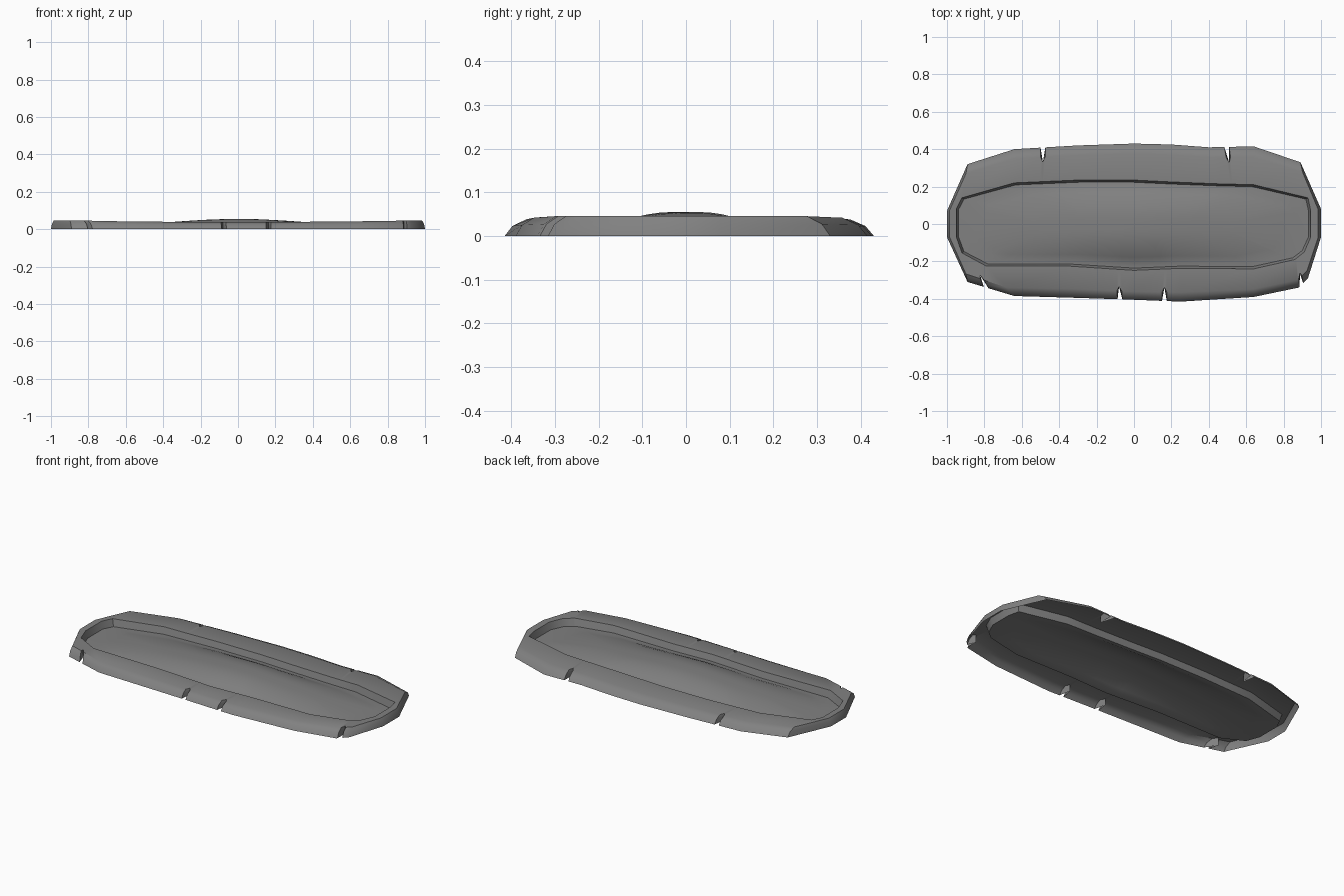
import bpy, bmesh, math
from mathutils import Vector

cube = bpy.data.objects.get("Cube")
if cube:
    bpy.data.objects.remove(cube, do_unlink=True)

stone = bpy.data.materials.new("weathered grey stone")
stone.use_nodes = True
GREY = (0.22, 0.22, 0.22, 1)
stone.diffuse_color = GREY
stone.node_tree.nodes["Principled BSDF"].inputs["Base Color"].default_value = GREY

# Outer foot outline and inner lip outline, paired, counter-clockwise from above
OUTLINE = [
    (1, -.07, .945, -.07), (1, .08, .945, .07), (.89, .33, .93, .14),
    (.64, .415, .64, .21), (.4, .41, .45, .215), (.2, .425, .2, .225),
    (0, .43, 0, .235), (-.3, .42, -.3, .235), (-.64, .4, -.64, .22),
    (-.89, .32, -.92, .14), (-1, .07, -.95, .08), (-1, -.07, -.95, -.07),
    (-.89, -.31, -.92, -.155), (-.64, -.385, -.79, -.225),
    (-.3, -.395, -.35, -.225), (0, -.405, 0, -.248), (.25, -.415, .25, -.237),
    (.64, -.39, .64, -.24), (.88, -.34, .86, -.19), (.93, -.29, .91, -.15),
]
# Cracks: outline segment -> position along that segment
CRACKS = {3: .6, 7: .55, 12: .4, 14: .75, 15: .65, 18: .3}


def rim_height(x):
    return .037 + .007 * min(1, abs(x) / .8) ** 3


def dome_height(x):
    return .019 + .036 * math.exp(-(x / .45) ** 2)


def build_stations():
    """Outline pairs, with a left, apex and right station at every crack."""
    pairs = [(Vector(r[:2]), Vector(r[2:])) for r in OUTLINE]
    stations = []
    for i, (outer, inner) in enumerate(pairs):
        stations.append((outer, inner, False))
        if i in CRACKS:
            next_outer, next_inner = pairs[(i + 1) % len(pairs)]
            half = .013 / (next_outer - outer).length
            for side in (-1, 0, 1):
                t = CRACKS[i] + side * half
                stations.append((outer.lerp(next_outer, t),
                                 inner.lerp(next_inner, t), side == 0))
    return stations


def bridge(bm, rings):
    """Join each closed ring to the next with quads."""
    for a, b in zip(rings, rings[1:]):
        for i in range(len(a)):
            j = (i + 1) % len(a)
            bm.faces.new((a[i], a[j], b[j], b[i]))


def finish(bm, name):
    mesh = bpy.data.meshes.new(name)
    bm.to_mesh(mesh)
    bm.free()
    mesh.materials.append(stone)
    obj = bpy.data.objects.new(name, mesh)
    bpy.context.collection.objects.link(obj)
    bpy.ops.object.select_all(action='DESELECT')
    obj.select_set(True)
    bpy.context.view_layer.objects.active = obj
    bpy.ops.object.shade_smooth_by_angle(angle=math.radians(35))


stations = build_stations()

# Cracked rim: rounded outer slope, flat top and steep inner wall
bm = bmesh.new()
rings = []
for inset, level in ((0, 0), (.1, .62), (.28, 1.03), (1, 1)):
    ring = []
    for outer, inner, apex in stations:
        p = outer.lerp(inner, max(inset, .42) if apex else inset)
        ring.append(bm.verts.new((p.x, p.y, level * rim_height(p.x))))
    rings.append(ring)
rings.append([bm.verts.new((p.x * .988, p.y * .95, .002)) for _, p, _ in stations])
bridge(bm, rings)
finish(bm, "cracked_rim")

# Sunken floor: flat apron rising into a long low mound
bm = bmesh.new()
rings = [[bm.verts.new((p.x * .988, p.y * .95, .002)) for _, p, _ in stations]]
for step in range(7):
    t = step / 6
    ring = []
    for _, p, _ in stations:
        edge = Vector((p.x * .9, p.y * .84))
        q = edge.lerp(Vector((p.x * .55, p.y * .12)), t)
        rise = 1 - (1 - t) ** 2
        ring.append(bm.verts.new((q.x, q.y, .004 + rise * (dome_height(q.x) - .004))))
    rings.append(ring)
bridge(bm, rings)
bm.faces.new(rings[-1])
bmesh.ops.triangulate(bm, faces=[f for f in bm.faces if len(f.verts) > 4])
finish(bm, "sunken_floor")
